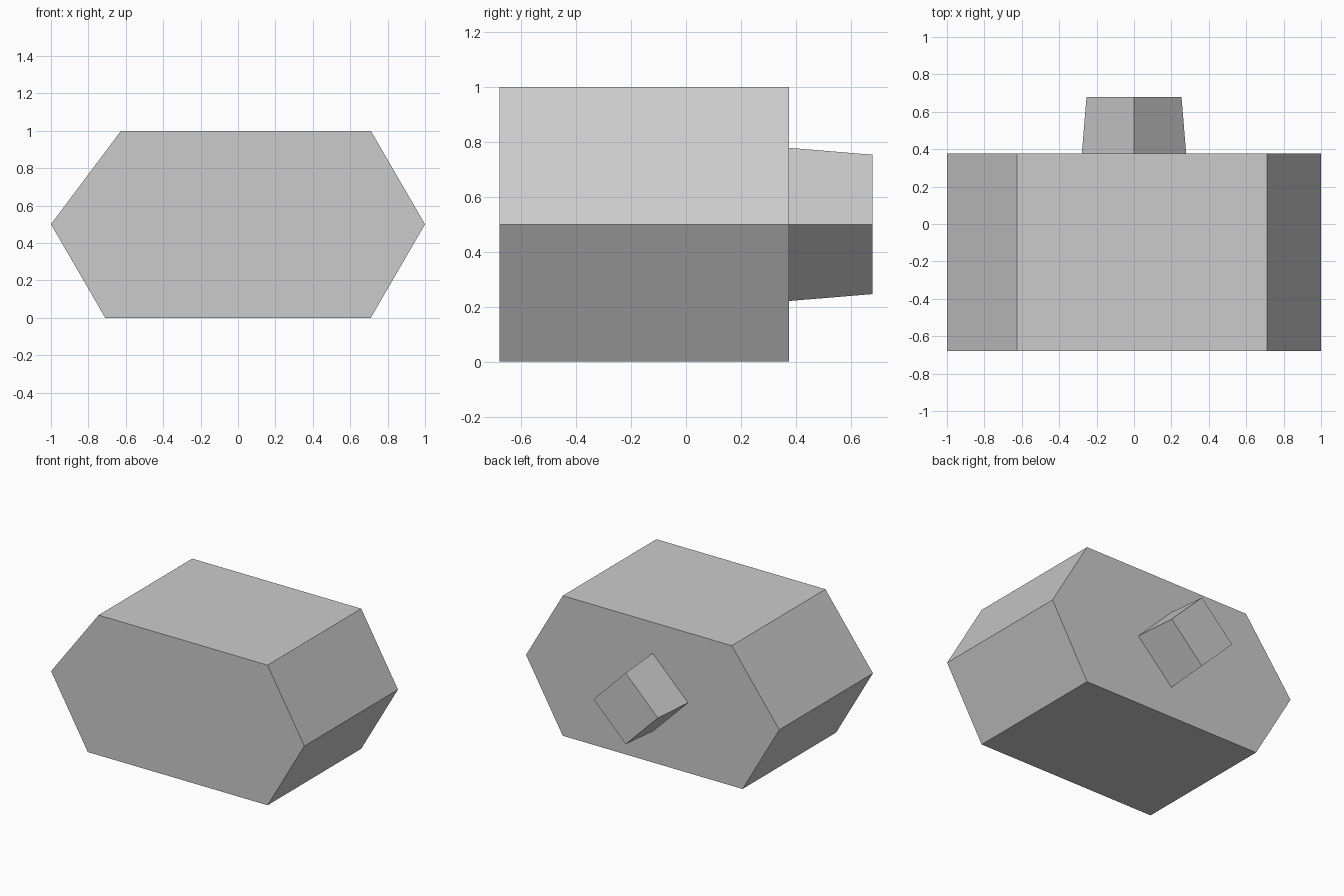
import bpy
import bmesh

cube = bpy.data.objects.get("Cube")
if cube:
    bpy.data.objects.remove(cube, do_unlink=True)

# Single plain grey
grey = bpy.data.materials.new("plain_grey")
grey.use_nodes = True
colour = (0.6, 0.6, 0.6, 1)
grey.diffuse_color = colour
grey.node_tree.nodes["Principled BSDF"].inputs["Base Color"].default_value = colour


def prism(name, profile, y_front, y_back, taper=1.0, mid_z=0.5):
    """Extrude an (x, z) profile along y, scaling its back end about mid_z."""
    bm = bmesh.new()
    front = [bm.verts.new((x, y_front, z)) for x, z in profile]
    back = [bm.verts.new((x * taper, y_back, mid_z + (z - mid_z) * taper))
            for x, z in profile]
    bm.faces.new(front)
    bm.faces.new(back[::-1])
    n = len(profile)
    for i in range(n):
        j = (i + 1) % n
        bm.faces.new((front[i], back[i], back[j], front[j]))
    bmesh.ops.recalc_face_normals(bm, faces=bm.faces[:])
    mesh = bpy.data.meshes.new(name)
    bm.to_mesh(mesh)
    bm.free()
    mesh.materials.append(grey)
    obj = bpy.data.objects.new(name, mesh)
    bpy.context.collection.objects.link(obj)
    return obj


# Six-sided main block, with one top corner set further in
prism("main_block",
      [(-0.71, 0), (0.71, 0), (1, 0.5), (0.71, 1), (-0.625, 1), (-1, 0.5)],
      -0.68, 0.376)

# Tapered diamond peg on the back
r = 0.279
prism("back_peg", [(-r, 0.5), (0, 0.5 - r), (r, 0.5), (0, 0.5 + r)],
      0.376, 0.68, taper=0.91)
